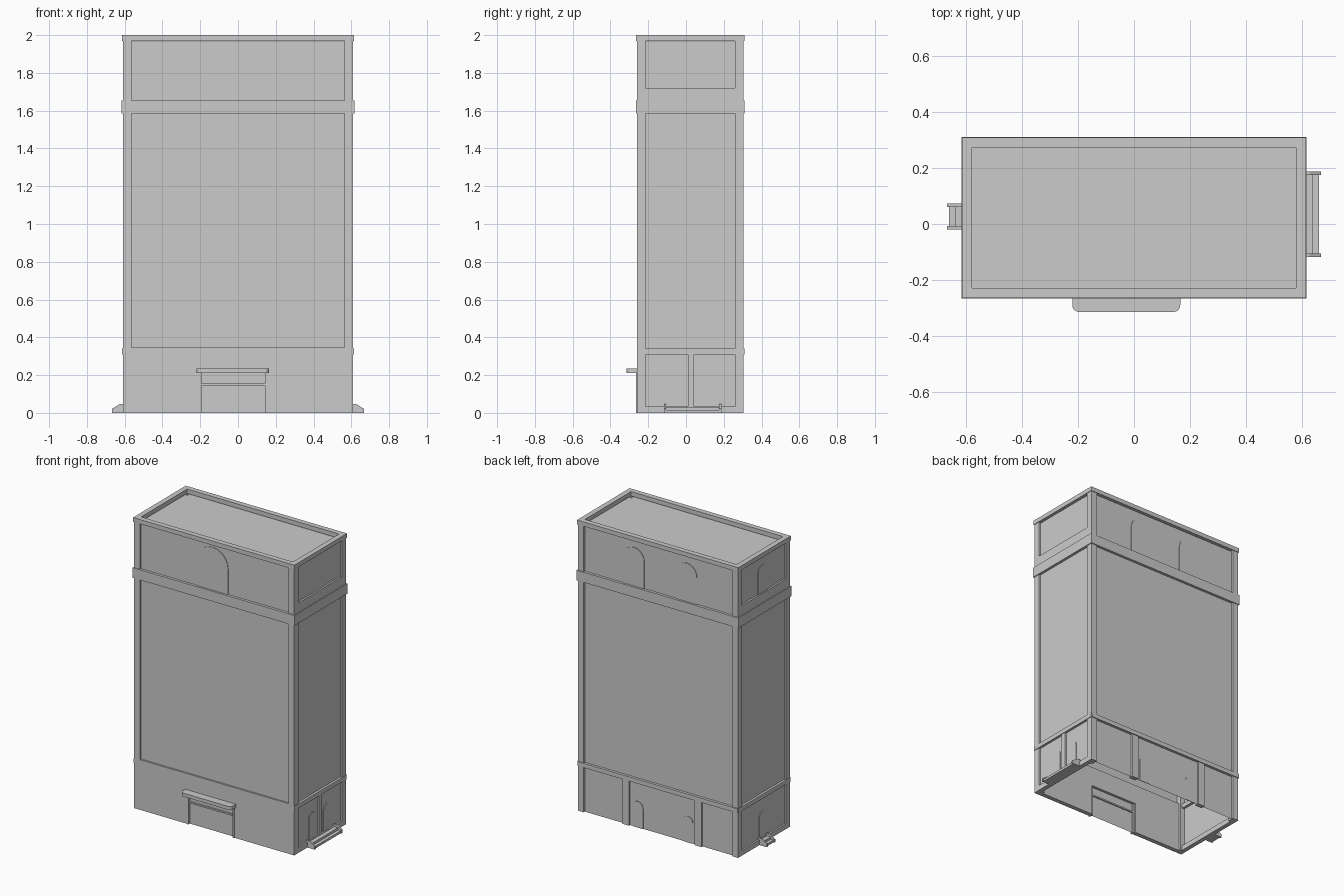
import bpy, bmesh, math
from mathutils import Matrix, Vector

cube = bpy.data.objects.get("Cube")
if cube:
    bpy.data.objects.remove(cube)

grey = bpy.data.materials.new("plain grey")
grey.use_nodes = True
grey.diffuse_color = (0.6, 0.6, 0.6, 1)
bsdf = next(n for n in grey.node_tree.nodes if n.type == 'BSDF_PRINCIPLED')
bsdf.inputs["Base Color"].default_value = grey.diffuse_color

X, F, B = 0.61, -0.26, 0.305      # half width, front and back planes
D, POST = 0.012, 0.045            # panel recess and corner post width
TOP = 2.0


def finish(name, bm):
    bmesh.ops.recalc_face_normals(bm, faces=bm.faces)
    mesh = bpy.data.meshes.new(name)
    bm.to_mesh(mesh)
    bm.free()
    mesh.materials.append(grey)
    ob = bpy.data.objects.new(name, mesh)
    bpy.context.collection.objects.link(ob)


def box(name, x0, x1, y0, y1, z0, z1, open_bottom=False):
    bm = bmesh.new()
    size = Vector((x1 - x0, y1 - y0, z1 - z0))
    mid = Vector((x0 + x1, y0 + y1, z0 + z1)) / 2
    bmesh.ops.create_cube(bm, size=1, matrix=Matrix.Translation(mid) @ Matrix.Diagonal(size).to_4x4())
    if open_bottom:
        bm.normal_update()
        bmesh.ops.delete(bm, geom=[f for f in bm.faces if f.normal.z < -0.5], context='FACES')
    finish(name, bm)


def prism(name, points, push):
    """Extrude a flat outline along a vector."""
    bm = bmesh.new()
    face = bm.faces.new([bm.verts.new(p) for p in points])
    out = bmesh.ops.extrude_face_region(bm, geom=[face], use_keep_orig=True)
    bmesh.ops.translate(bm, vec=push, verts=[g for g in out["geom"] if isinstance(g, bmesh.types.BMVert)])
    finish(name, bm)


def ring(name, grow, width, z0, z1):
    """Four bars running round the building."""
    x, f, b = X + grow, F - grow, B + grow
    box(name + "_front", -x, x, f, f + width, z0, z1)
    box(name + "_back", -x, x, b - width, b, z0, z1)
    box(name + "_left", x - width, x, f + width, b - width, z0, z1)
    box(name + "_right", -x, -x + width, f + width, b - width, z0, z1)


def arch(name, side, centre, r, z0, spring):
    """Thin round-headed plate on a recessed wall."""
    outline = [(-r, z0), (r, z0)]
    outline += [(r * math.cos(a * math.pi / 10), spring + r * math.sin(a * math.pi / 10)) for a in range(11)]
    if side in ("left", "right"):
        s = 1 if side == "left" else -1
        prism(name, [(s * (X - D), centre + u, z) for u, z in outline], (s * 0.004, 0, 0))
    else:
        s, y = (1, B - D) if side == "back" else (-1, F + D)
        prism(name, [(centre + u, y, z) for u, z in outline], (0, s * 0.004, 0))


# Hollow core with recessed walls and flat roof
box("building_core", -X + D, X - D, F + D, B - D, 0, 1.965, open_bottom=True)

# Corner posts
for sx, side in ((-1, "right"), (1, "left")):
    for y0, y1, end in ((F, F + POST, "front"), (B - POST, B, "back")):
        xs = sorted((sx * X, sx * (X - POST)))
        box(f"{end}_{side}_corner_post", *xs, y0, y1, 0, TOP - 0.03)

# Horizontal mouldings and roof parapet
ring("parapet", 0.004, 0.036, 1.97, TOP)
ring("upper_band", 0.006, 0.03, 1.585, 1.655)
for s, side in ((1, "left"), (-1, "right")):
    xs = sorted((s * (X - 0.03), s * X))
    box(side + "_upper_sill", *xs, F + POST, B - POST, 1.655, 1.72)
    box(side + "_plinth", *xs, F + POST, B - POST, 0, 0.035)
    box(side + "_lower_moulding", *sorted((s * (X - 0.03), s * (X + 0.004))), F, B, 0.31, 0.34)
box("back_lower_moulding", -X, X, B - 0.03, B + 0.006, 0.31, 0.34)

# Flush front base around the entrance
box("front_base_right", -X + POST, -0.205, F, F + 0.03, 0, 0.345)
box("front_base_left", 0.155, X - POST, F, F + 0.03, 0, 0.345)
box("front_base_top", -0.205, 0.155, F, F + 0.03, 0.21, 0.345)

# Entrance frame and canopy with rounded corners
for x, side in ((-0.205, "right"), (0.143, "left")):
    box(side + "_door_post", x, x + 0.012, F - 0.005, F + 0.02, 0, 0.21)
box("door_transom", -0.193, 0.143, F + 0.002, F + 0.02, 0.145, 0.155)
r, tip = 0.025, -0.314
canopy = [(0.165, F), (-0.22, F)]
for cx, start in ((-0.22 + r, 180), (0.165 - r, 270)):
    for k in range(6):
        a = math.radians(start + k * 18)
        canopy.append((cx + r * math.cos(a), tip + r + r * math.sin(a)))
prism("entrance_canopy", [(x, y, 0.21) for x, y in canopy], (0, 0, 0.024))

# Base pilasters
for x, side in ((0.22, "left"), (-0.33, "right")):
    box(f"back_{side}_pilaster", x, x + 0.05, B - 0.03, B, 0, 0.31)
box("left_side_pilaster", X - 0.03, X, 0.01, 0.042, 0, 0.31)

# Side steps with sloping cheeks
for s, side, y0, y1 in ((1, "left", -0.117, 0.187), (-1, "right", -0.02, 0.073)):
    profile = [(X - 0.01, 0), (0.666, 0), (0.666, 0.022), (X + 0.015, 0.048), (X - 0.01, 0.048)]
    for y, end in ((y0, "front"), (y1 - 0.012, "back")):
        prism(f"{side}_step_{end}_cheek", [(s * x, y, z) for x, z in profile], (0, 0.012, 0))
    for k in range(2):
        xs = sorted((s * (X - 0.01), s * (0.66 - 0.022 * k)))
        box(f"{side}_step_{k + 1}", *xs, y0 + 0.012, y1 - 0.012, 0.016 * k, 0.016 * (k + 1))

# Arched doors in the base
for k, y in enumerate((-0.05, 0.108)):
    arch(f"left_door_{k + 1}", "left", y, 0.036, 0.035, 0.18)
arch("right_door", "right", 0.026, 0.036, 0.035, 0.18)
for k, x in enumerate((0.16, -0.22)):
    arch(f"back_door_{k + 1}", "back", x, 0.04, 0, 0.14)

# Arched windows in the top storey
arch("front_top_window", "front", -0.02, 0.12, 1.655, 1.83)
for k, x in enumerate((0.19, -0.21)):
    arch(f"back_top_window_{k + 1}", "back", x, 0.08, 1.655, 1.84)
arch("right_top_window", "right", 0.026, 0.05, 1.72, 1.86)
